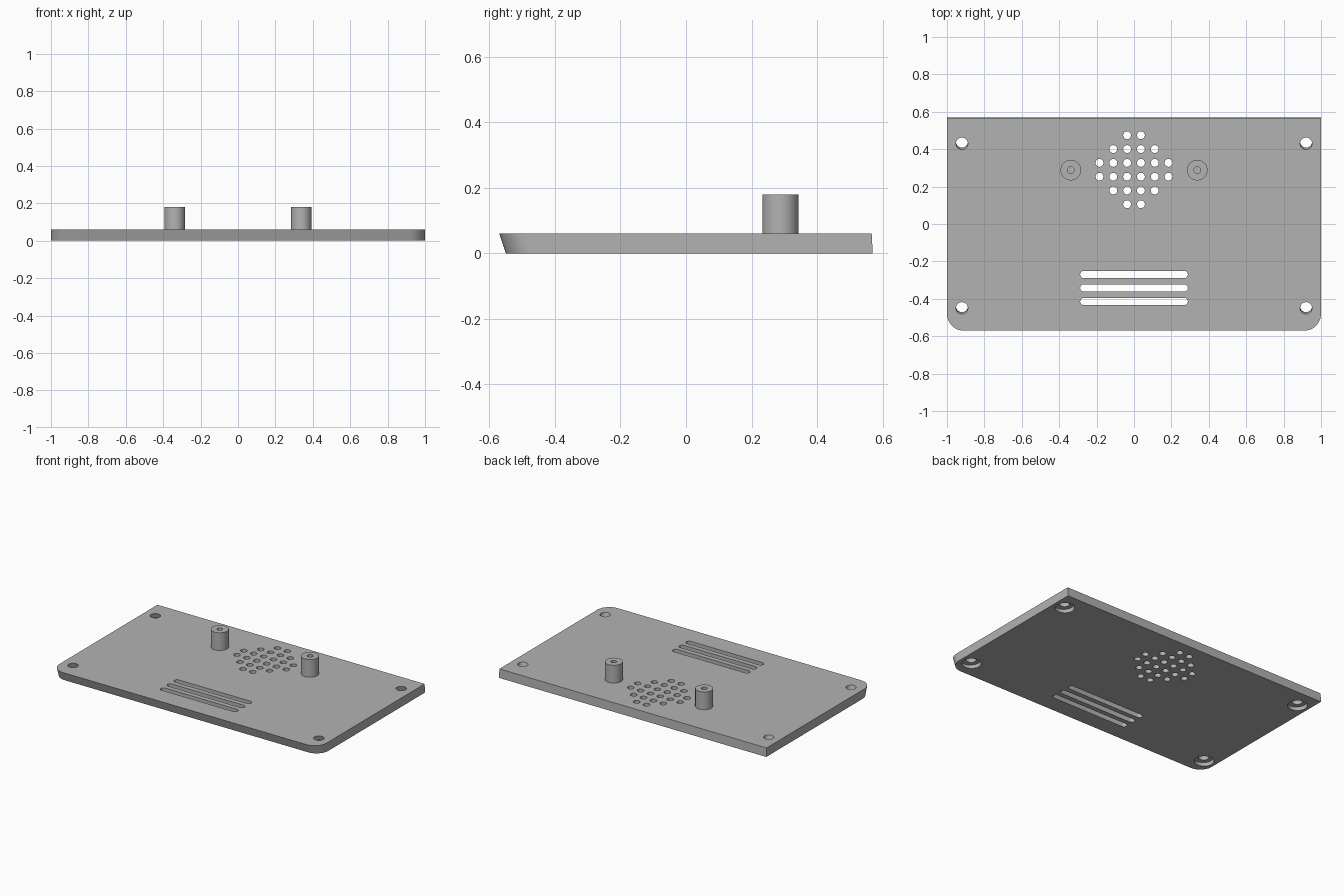
import bpy, bmesh
from math import cos, sin, pi
from mathutils import Matrix

if "Cube" in bpy.data.objects:
    bpy.data.objects.remove(bpy.data.objects["Cube"])

THICK = 0.06
grey = bpy.data.materials.new("plain grey")
grey.use_nodes = True
colour = (0.45, 0.45, 0.45, 1)
grey.diffuse_color = colour
grey.node_tree.nodes["Principled BSDF"].inputs["Base Color"].default_value = colour


def make_object(name, bm):
    bmesh.ops.recalc_face_normals(bm, faces=bm.faces)
    mesh = bpy.data.meshes.new(name)
    bm.to_mesh(mesh)
    bm.free()
    mesh.materials.append(grey)
    obj = bpy.data.objects.new(name, mesh)
    bpy.context.collection.objects.link(obj)
    return obj


def loft(bm, low, high):
    """Closed solid between two matching outlines."""
    a = [bm.verts.new(p) for p in low]
    b = [bm.verts.new(p) for p in high]
    n = len(a)
    bm.faces.new(a[::-1])
    bm.faces.new(b)
    for i in range(n):
        j = (i + 1) % n
        bm.faces.new((a[i], a[j], b[j], b[i]))


def stadium(x, y, z, r, half=0.0, n=32):
    """Circle, or a slot with round ends when half is above zero."""
    pts = []
    for i in range(n):
        t = 2 * pi * (i + 0.5) / n
        c = cos(t)
        pts.append((x + r * c + (half if c > 0 else -half), y + r * sin(t), z))
    return pts


def cut(obj, cutter):
    """Subtract the cutter and keep the plain resulting mesh."""
    cutter.hide_render = True
    mod = obj.modifiers.new("cut", 'BOOLEAN')
    mod.operation = 'DIFFERENCE'
    mod.solver = 'EXACT'
    mod.object = cutter
    graph = bpy.context.evaluated_depsgraph_get()
    mesh = bpy.data.meshes.new_from_object(obj.evaluated_get(graph))
    obj.modifiers.clear()
    obj.data = mesh
    bpy.data.objects.remove(cutter)


def smooth(obj):
    bpy.ops.object.select_all(action='DESELECT')
    obj.select_set(True)
    bpy.context.view_layer.objects.active = obj
    bpy.ops.object.shade_smooth_by_angle(angle=pi / 6)


# Plate: square back corners, round front corners, leaning front edge
def plate_outline(z, front, back, r=0.09, steps=12):
    pts = [(1, back, z), (-1, back, z)]
    for side, start in ((-1, pi), (1, 1.5 * pi)):
        for i in range(steps + 1):
            t = start + i * pi / 2 / steps
            pts.append((side * (1 - r) + r * cos(t), front + r + r * sin(t), z))
    return pts


bm = bmesh.new()
loft(bm, plate_outline(0, -0.55, 0.57), plate_outline(THICK, -0.57, 0.567))
plate = make_object("cover_plate", bm)

# Speaker grille, vent slots and leaning screw holes
bm = bmesh.new()
step = 0.0738
for row, count in enumerate((2, 4, 6, 6, 4, 2)):
    for col in range(count):
        x = (col - (count - 1) / 2) * step
        y = 0.29 + (2.5 - row) * step
        loft(bm, stadium(x, y, -0.05, 0.021, n=24), stadium(x, y, 0.1, 0.021, n=24))
for row in range(3):
    y = -0.27 - row * 0.072
    loft(bm, stadium(0, y, -0.05, 0.0195, 0.268), stadium(0, y, 0.1, 0.0195, 0.268))

LEAN = 0.33
screws = [(x, y) for x in (-0.92, 0.92) for y in (-0.45, 0.43)]


def leaning_hole(bm, x, y, r, z0, z1):
    loft(bm, stadium(x, y + LEAN * (THICK - z0), z0, r),
         stadium(x, y + LEAN * (THICK - z1), z1, r))


for x, y in screws:
    leaning_hole(bm, x, y, 0.032, -0.05, 0.1)
cut(plate, make_object("hole_cutter", bm))

# Wider screw head recesses on the underside
bm = bmesh.new()
for x, y in screws:
    leaning_hole(bm, x, y - 0.005, 0.06, -0.03, 0.028)
cut(plate, make_object("recess_cutter", bm))
smooth(plate)

# Mounting posts with blind screw holes
for name, x in (("left_post", 0.338), ("right_post", -0.338)):
    y = 0.288
    bm = bmesh.new()
    loft(bm, stadium(x, y, THICK - 0.005, 0.055, n=48), stadium(x, y, 0.18, 0.055, n=48))
    post = make_object(name, bm)
    bm = bmesh.new()
    loft(bm, stadium(x, y, 0.07, 0.018, n=24), stadium(x, y, 0.25, 0.018, n=24))
    cut(post, make_object("post_cutter", bm))
    smooth(post)
